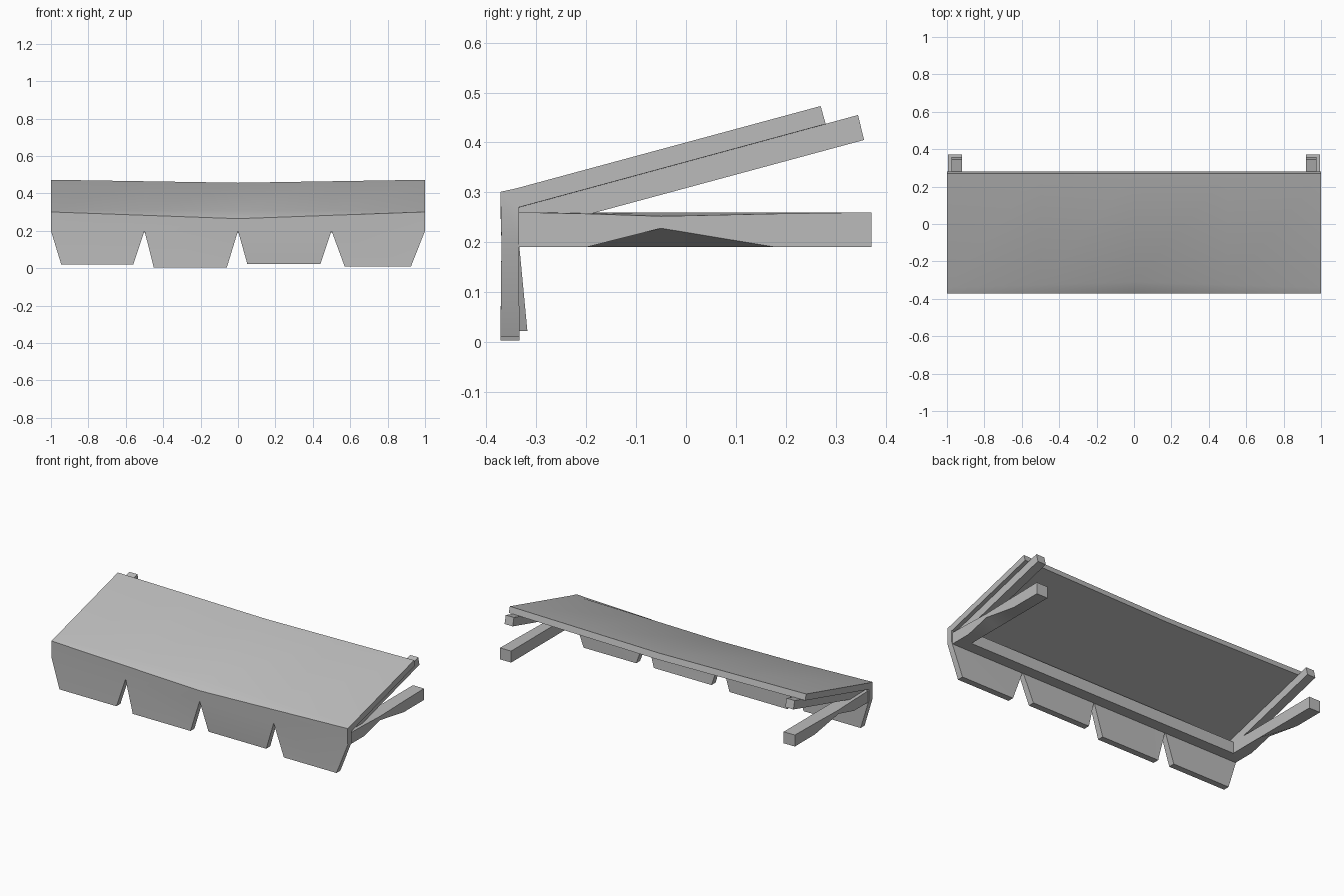
import bpy
import bmesh
import math

cube = bpy.data.objects.get("Cube")
if cube:
    bpy.data.objects.remove(cube, do_unlink=True)

GREY = (0.5, 0.5, 0.5, 1.0)
grey = bpy.data.materials.new("plain_grey")
grey.use_nodes = True
grey.diffuse_color = GREY
grey.node_tree.nodes["Principled BSDF"].inputs["Base Color"].default_value = GREY


def finish(name, bm):
    """Turn a bmesh into a named object with the shared material."""
    bmesh.ops.recalc_face_normals(bm, faces=bm.faces)
    mesh = bpy.data.meshes.new(name)
    bm.to_mesh(mesh)
    bm.free()
    obj = bpy.data.objects.new(name, mesh)
    mesh.materials.append(grey)
    bpy.context.collection.objects.link(obj)
    bpy.ops.object.select_all(action="DESELECT")
    obj.select_set(True)
    bpy.context.view_layer.objects.active = obj
    bpy.ops.object.shade_smooth_by_angle(angle=math.radians(30))
    return obj


def loft(bm, rings, skip_last=False):
    """Bridge equal closed rings of points and cap both ends."""
    loops = [[bm.verts.new(p) for p in ring] for ring in rings]
    n = len(loops[0])
    for a, b in zip(loops, loops[1:]):
        for i in range(n - 1 if skip_last else n):
            j = (i + 1) % n
            bm.faces.new((a[i], a[j], b[j], b[i]))
    bm.faces.new(loops[0])
    bm.faces.new(loops[-1])
    return loops


def canopy_ring(x):
    """Canopy section at x; it sags towards the middle."""
    s = 1 - abs(x)
    profile = [
        (-0.37, 0.20),
        (-0.372, 0.301 - 0.036 * s),
        (-0.34 + 0.03 * s, 0.308 + 0.002 * s),
        (0.27, 0.473 - 0.016 * s),
        (0.28, 0.437 - 0.016 * s),
        (-0.335, 0.27 - 0.016 * s),
        (-0.335, 0.20),
    ]
    return [(x, y, z) for y, z in profile]


# Canopy sheet with its front band, open along the band's lower edge
bm = bmesh.new()
loops = loft(bm, [canopy_ring(x) for x in (-1, -0.5, 0, 0.5, 1)], skip_last=True)

# Hanging flaps: left x, right x, bottom z, backward swing
flaps = [
    (-0.945, -0.56, 0.02, 0.0),
    (-0.45, -0.06, 0.003, 0.0),
    (0.05, 0.44, 0.022, 0.016),
    (0.57, 0.925, 0.01, 0.0),
]
for a, b, (x0, x1, z, swing) in zip(loops, loops[1:], flaps):
    top = [a[0], b[0], b[-1], a[-1]]
    front, back = -0.372 + swing, -0.334 + swing
    low = [bm.verts.new((x, y, z)) for x, y in
           ((x0, front), (x1, front), (x1, back), (x0, back))]
    for i in range(4):
        j = (i + 1) % 4
        bm.faces.new((top[i], top[j], low[j], low[i]))
    bm.faces.new(low)
finish("canopy_with_flaps", bm)

# Support arms on both sides
for side, label in ((1, "left"), (-1, "right")):
    inner, outer = 0.92 * side, 0.995 * side

    # Level arm, worn away along its outer lower edge
    bm = bmesh.new()
    rings = []
    for y, low, high in ((-0.335, 0.19, 0.26), (-0.2, 0.19, 0.257),
                         (-0.05, 0.228, 0.252), (0.18, 0.19, 0.257),
                         (0.372, 0.19, 0.26)):
        rings.append([(inner, y, 0.19), (outer, y, low),
                      (outer, y, high), (inner, y, 0.26)])
    loft(bm, rings)
    finish(label + "_level_arm", bm)

    # Sloping arm under the canopy
    bm = bmesh.new()
    slope = [(-0.335, 0.218), (0.357, 0.405), (0.345, 0.455), (-0.335, 0.27)]
    loft(bm, [[(x, y, z) for y, z in slope] for x in (inner, 0.975 * side)])
    finish(label + "_sloping_arm", bm)

# Crossbar joining the arms behind the band
bm = bmesh.new()
bar = [(-0.335, 0.19), (-0.265, 0.19), (-0.265, 0.26), (-0.335, 0.26)]
loft(bm, [[(x, y, z) for y, z in bar] for x in (-0.93, 0.93)])
finish("crossbar", bm)
